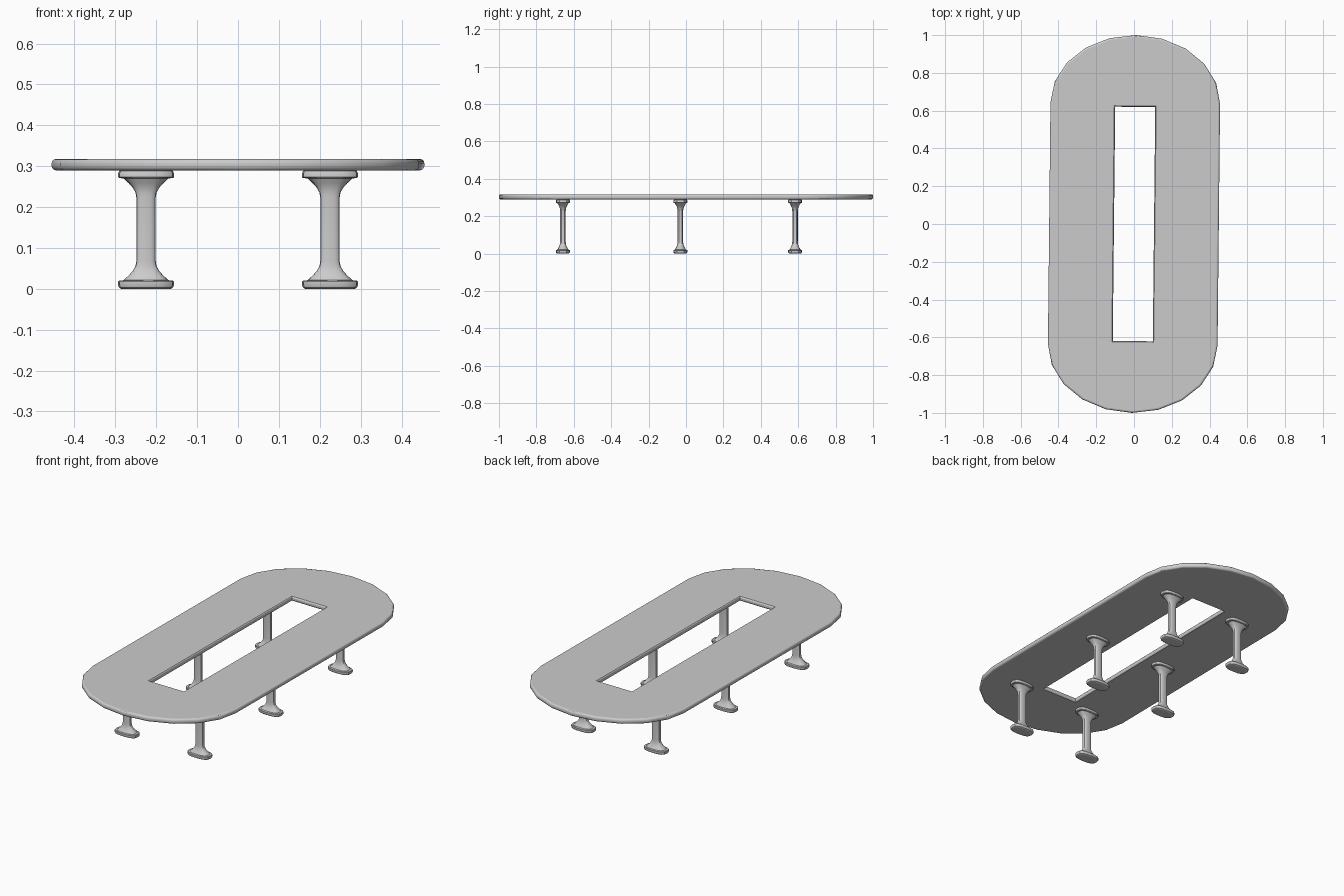
import bpy, bmesh, math

if "Cube" in bpy.data.objects:
    bpy.data.objects.remove(bpy.data.objects["Cube"])


def smooth(obj):
    bpy.ops.object.select_all(action='DESELECT')
    obj.select_set(True)
    bpy.context.view_layer.objects.active = obj
    bpy.ops.object.shade_smooth_by_angle(angle=math.radians(30))


# Tabletop: faceted oval outline with a rectangular opening and rounded edges
TILT = math.radians(-0.6)
BEVEL = 0.010
outline = []
for cy, start in ((0.64, 0), (-0.64, 180)):
    for i in range(11):
        a = math.radians(start + 18 * i)
        outline.append((0.449 * math.cos(a), cy + 0.36 * math.sin(a)))
opening = [(-0.106, -0.62), (-0.106, 0.62), (0.106, 0.62), (0.106, -0.62)]

curve = bpy.data.curves.new("tabletop", 'CURVE')
curve.dimensions = '2D'
curve.fill_mode = 'BOTH'
curve.extrude = 0.0138 - BEVEL
curve.bevel_depth = BEVEL
curve.bevel_resolution = 2
curve.offset = -BEVEL
for loop in (outline, opening):
    spline = curve.splines.new('POLY')
    spline.points.add(len(loop) - 1)
    for p, (x, y) in zip(spline.points, loop):
        p.co = (x, y, 0, 1)
    spline.use_cyclic_u = True
top = bpy.data.objects.new("tabletop", curve)
bpy.context.collection.objects.link(top)
top.location.z = 0.3037
top.rotation_euler.z = TILT
top.select_set(True)
bpy.context.view_layer.objects.active = top
bpy.ops.object.convert(target='MESH')
smooth(bpy.context.view_layer.objects.active)

# Leg: lofted rounded sections (half width x, half depth y, z), mirrored in height
half = [(0.061, 0.030, 0.0), (0.066, 0.035, 0.003), (0.068, 0.037, 0.008),
        (0.068, 0.037, 0.018), (0.066, 0.035, 0.020), (0.055, 0.030, 0.021),
        (0.042, 0.023, 0.033), (0.033, 0.018, 0.043), (0.026, 0.0155, 0.055),
        (0.0235, 0.0145, 0.068)]
H = 0.291
profile = half + [(w, d, H - z) for w, d, z in reversed(half)]


def section(w, d, z, n=16):
    e = 2 / 2.8
    pts = []
    for i in range(n):
        a = 2 * math.pi * i / n
        c, s = math.cos(a), math.sin(a)
        pts.append((w * math.copysign(abs(c) ** e, c),
                    d * math.copysign(abs(s) ** e, s), z))
    return pts


bm = bmesh.new()
rings = [[bm.verts.new(p) for p in section(*r)] for r in profile]
for lo, hi in zip(rings, rings[1:]):
    for i in range(len(lo)):
        j = (i + 1) % len(lo)
        bm.faces.new((lo[i], lo[j], hi[j], hi[i]))
bm.faces.new(rings[0][::-1])
bm.faces.new(rings[-1])
leg_mesh = bpy.data.meshes.new("leg")
bm.to_mesh(leg_mesh)
bm.free()

# Three pairs of legs
for row, y in (("front", -0.658), ("middle", -0.03), ("back", 0.583)):
    for side, x in (("left", -0.225), ("right", 0.225)):
        leg = bpy.data.objects.new(f"{row}_{side}_leg", leg_mesh)
        leg.location = (x, y, 0)
        bpy.context.collection.objects.link(leg)
        smooth(leg)
